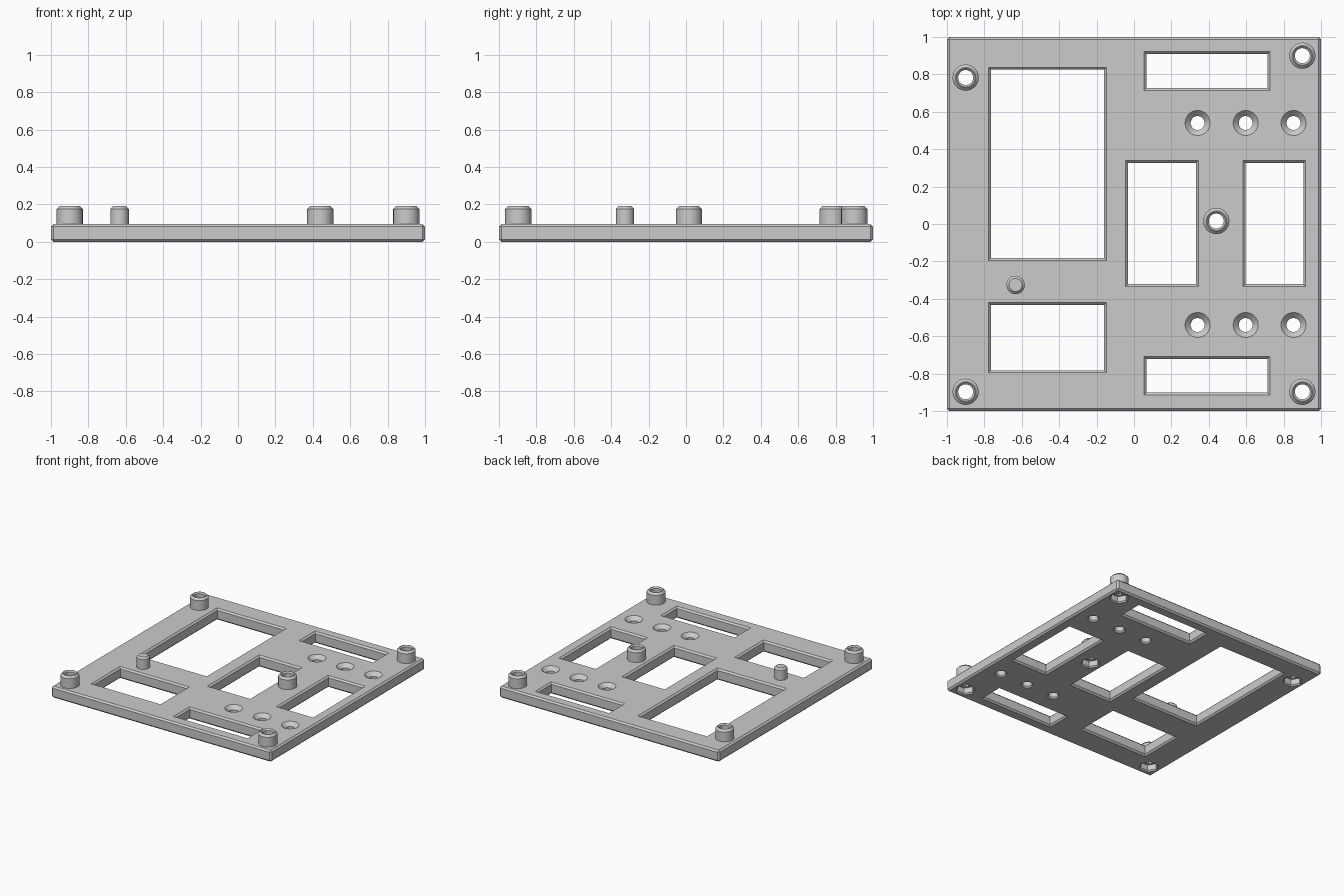
import bpy, bmesh, math

if "Cube" in bpy.data.objects:
    bpy.data.objects.remove(bpy.data.objects["Cube"])

TOP, POST_TOP, C, E = 0.094, 0.19, 0.013, 0.02

grey = bpy.data.materials.new("plain grey")
grey.use_nodes = True
grey.diffuse_color = (0.6, 0.6, 0.6, 1)
grey.node_tree.nodes["Principled BSDF"].inputs["Base Color"].default_value = (0.6, 0.6, 0.6, 1)


def to_object(name, bm):
    bmesh.ops.recalc_face_normals(bm, faces=bm.faces)
    mesh = bpy.data.meshes.new(name)
    bm.to_mesh(mesh)
    bm.free()
    mesh.materials.append(grey)
    obj = bpy.data.objects.new(name, mesh)
    bpy.context.collection.objects.link(obj)
    return obj


def activate(obj):
    bpy.ops.object.select_all(action='DESELECT')
    obj.select_set(True)
    bpy.context.view_layer.objects.active = obj


def smooth(obj):
    activate(obj)
    bpy.ops.object.shade_smooth_by_angle(angle=math.radians(25))


def circle(x, y, r, z, n=32):
    return [(x + r * math.cos(2 * math.pi * i / n), y + r * math.sin(2 * math.pi * i / n), z)
            for i in range(n)]


def rectangle(x0, x1, y0, y1, grow, z):
    return [(x0 - grow, y0 - grow, z), (x1 + grow, y0 - grow, z),
            (x1 + grow, y1 + grow, z), (x0 - grow, y1 + grow, z)]


def loft(name, rings, cap_start=True, cap_end=True):
    """Skin a stack of equal-sized rings into one mesh."""
    bm = bmesh.new()
    loops = [[bm.verts.new(p) for p in ring] for ring in rings]
    n = len(loops[0])
    for a, b in zip(loops, loops[1:]):
        for i in range(n):
            j = (i + 1) % n
            bm.faces.new((a[i], a[j], b[j], b[i]))
    if cap_start:
        bm.faces.new(loops[0])
    if cap_end:
        bm.faces.new(loops[-1])
    return to_object(name, bm)


# Plate with chamfered edges
bm = bmesh.new()
bmesh.ops.create_cube(bm, size=1)
for v in bm.verts:
    v.co = (v.co.x * 2, v.co.y * 2, (v.co.z + 0.5) * TOP)
bmesh.ops.bevel(bm, geom=bm.edges[:], offset=C, segments=1, affect='EDGES')
plate = to_object("mounting_plate", bm)

cutters = []

# Rectangular windows, chamfered above and below: x0, x1, y0, y1
windows = [(-0.765, -0.16, -0.182, 0.825), (-0.765, -0.16, -0.782, -0.434),
           (0.067, 0.713, 0.728, 0.908), (0.067, 0.713, -0.902, -0.722),
           (-0.033, 0.332, -0.322, 0.327), (0.595, 0.905, -0.322, 0.327)]
for w in windows:
    cutters.append(loft("window_cutter", [
        rectangle(*w, C + E, -E), rectangle(*w, 0, C),
        rectangle(*w, 0, TOP - C), rectangle(*w, C + E, TOP + E)]))

# Countersunk screw holes
for x in (0.34, 0.597, 0.853):
    for y in (-0.54, 0.54):
        profile = [(0.067, -E), (0.047, 0), (0.037, 0.01), (0.037, TOP - 0.03),
                   (0.067, TOP), (0.067, TOP + E)]
        profile[0] = (0.047 + E, -E)
        cutters.append(loft("screw_hole_cutter", [circle(x, y, r, z) for r, z in profile]))

# Hollow standoffs with nut pockets underneath
posts = [("back_right", -0.90, 0.783), ("back_left", 0.90, 0.90), ("centre", 0.44, 0.016),
         ("front_right", -0.90, -0.897), ("front_left", 0.90, -0.897)]
bore, outer = 0.04, 0.07
for label, x, y in posts:
    cutters.append(loft("nut_pocket_cutter", [
        circle(x, y, r, z, 6) for r, z in [(0.078 + E, -E), (0.068, 0.01), (0.068, 0.055)]]))
    cutters.append(loft("bore_cutter", [circle(x, y, bore, z) for z in (0.04, TOP + E)]))
    profile = [(outer, TOP), (outer, POST_TOP - 0.016), (outer - 0.016, POST_TOP),
               (bore + 0.01, POST_TOP), (bore, POST_TOP - 0.01), (bore, TOP)]
    smooth(loft(label + "_standoff", [circle(x, y, r, z) for r, z in profile], False, False))

# Solid locating pin
smooth(loft("locating_pin", [circle(-0.633, -0.326, r, z) for r, z in
                             [(0.049, TOP), (0.049, POST_TOP - 0.014), (0.035, POST_TOP)]], False))

# Cut all openings
activate(plate)
for cutter in cutters:
    cutter.hide_render = True
    mod = plate.modifiers.new("opening", 'BOOLEAN')
    mod.operation = 'DIFFERENCE'
    mod.solver = 'EXACT'
    mod.object = cutter
    bpy.ops.object.modifier_apply(modifier=mod.name)
    bpy.data.objects.remove(cutter)
smooth(plate)
